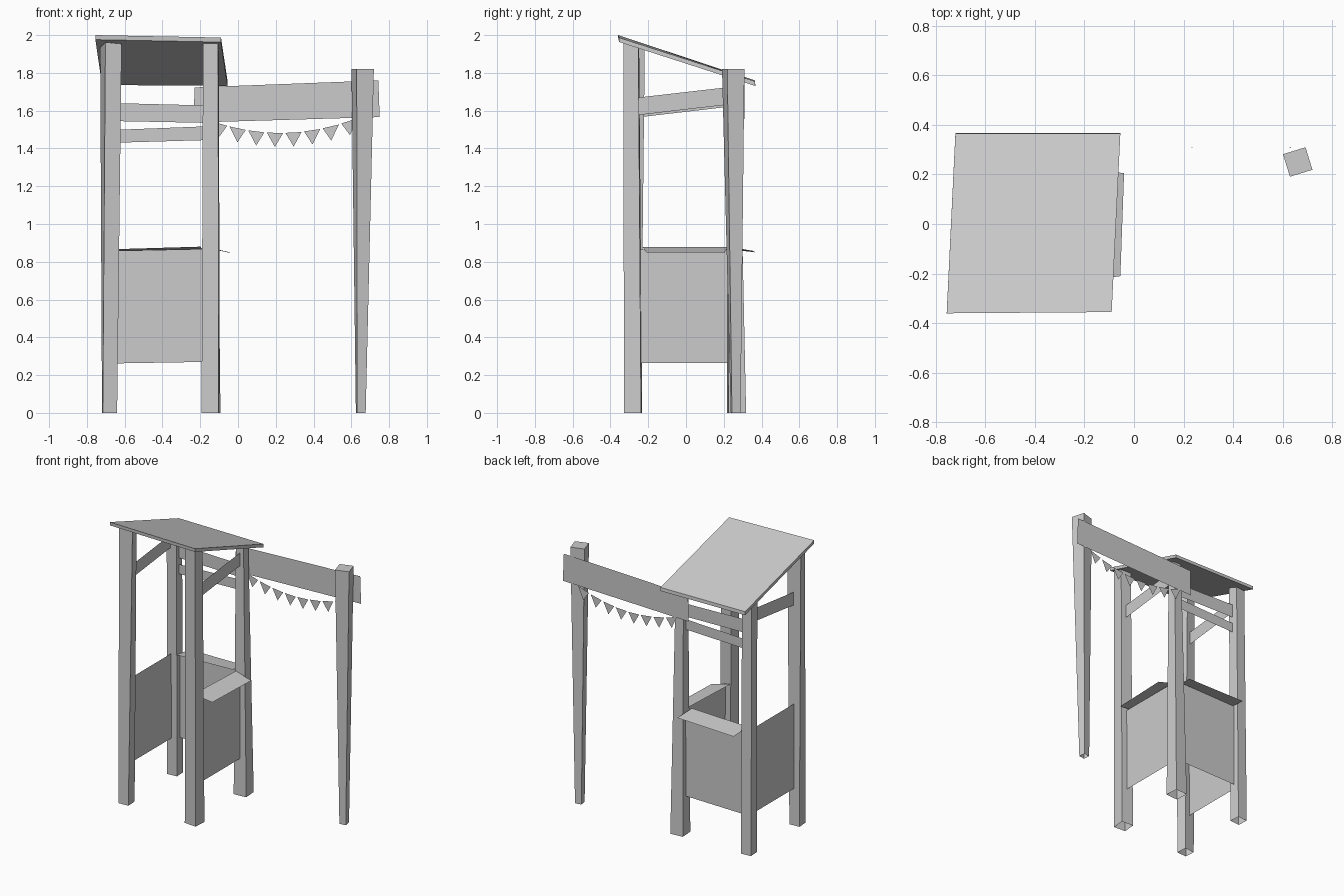
import bpy, bmesh
from math import cos, sin, radians

if "Cube" in bpy.data.objects:
    bpy.data.objects.remove(bpy.data.objects["Cube"], do_unlink=True)

GREY = (0.6, 0.6, 0.6, 1)
grey = bpy.data.materials.new("plain_grey")
grey.use_nodes = True
grey.diffuse_color = GREY
grey.node_tree.nodes["Principled BSDF"].inputs["Base Color"].default_value = GREY


def build(name, verts, faces):
    bm = bmesh.new()
    vs = [bm.verts.new(v) for v in verts]
    for f in faces:
        bm.faces.new([vs[i] for i in f])
    mesh = bpy.data.meshes.new(name)
    bm.to_mesh(mesh)
    bm.free()
    mesh.materials.append(grey)
    obj = bpy.data.objects.new(name, mesh)
    bpy.context.collection.objects.link(obj)
    return obj


def under_roof(x, y):
    return 1.853 - 0.33 * y


def ring(cx, cy, half, turn, height):
    a = radians(turn)
    pts = []
    for sx, sy in ((-1, -1), (1, -1), (1, 1), (-1, 1)):
        x = cx + half * (sx * cos(a) - sy * sin(a))
        y = cy + half * (sx * sin(a) + sy * cos(a))
        pts.append((x, y, height(x, y)))
    return pts


def post(name, foot, head, height=under_roof):
    """Tapered, slightly twisted post, open at the foot."""
    sides = [(i, (i + 1) % 4, (i + 1) % 4 + 4, i + 4) for i in range(4)]
    build(name, ring(*foot, lambda x, y: 0) + ring(*head, height),
          sides + [(4, 5, 6, 7)])


def sheet(name, *corners):
    """Paper-thin board."""
    return build(name, corners, [range(len(corners))])


# Posts: centre x, centre y, half width, turn
post("front_left_post", (-0.68, -0.28, 0.038, 3), (-0.673, -0.275, 0.045, 18))
post("front_right_post", (-0.145, -0.28, 0.045, -4), (-0.143, -0.29, 0.04, -3))
post("back_left_post", (-0.68, 0.265, 0.038, 4), (-0.675, 0.25, 0.036, 5))
post("back_right_post", (-0.143, 0.268, 0.047, 4), (-0.143, 0.25, 0.029, 3))
post("sign_post", (0.65, 0.263, 0.023, 8), (0.66, 0.25, 0.0475, 17),
     lambda x, y: 1.82)

# Slanted roof slab
roof_top = [(-0.755, -0.36, 2.0), (-0.09, -0.355, 1.987),
            (-0.055, 0.365, 1.755), (-0.72, 0.365, 1.76)]
roof_low = [(x, y + 0.002, z - 0.024) for x, y, z in roof_top]
build("roof", roof_low + roof_top,
      [(3, 2, 1, 0), (4, 5, 6, 7)]
      + [(i, (i + 1) % 4, (i + 1) % 4 + 4, i + 4) for i in range(4)])

# Side wall panels and slanted braces
for side, x, drop in (("left", -0.68, 0.012), ("right", -0.14, 0)):
    sheet(side + "_panel", (x, -0.25, 0.263), (x, 0.24, 0.263),
          (x, 0.24, 0.865), (x, -0.25, 0.865))
    sheet(side + "_brace", (x, -0.25, 1.577 - drop), (x, 0.23, 1.633 - drop),
          (x, 0.23, 1.725 - drop), (x, -0.25, 1.67 - drop))

# Back wall panel
sheet("back_panel", (-0.65, 0.265, 0.262), (-0.17, 0.265, 0.27),
      (-0.17, 0.265, 0.868), (-0.65, 0.265, 0.858))

# Sloping counters on the right and back walls
sheet("right_counter", (-0.19, -0.23, 0.878), (-0.055, -0.21, 0.85),
      (-0.04, 0.205, 0.85), (-0.17, 0.22, 0.878))
sheet("back_counter", (-0.64, 0.22, 0.867), (-0.2, 0.22, 0.88),
      (-0.18, 0.355, 0.858), (-0.63, 0.367, 0.85))

# Rails between the back posts
sheet("upper_back_rail", (-0.66, 0.25, 1.545), (-0.14, 0.25, 1.535),
      (-0.14, 0.25, 1.627), (-0.66, 0.25, 1.64))
sheet("lower_back_rail", (-0.66, 0.25, 1.43), (-0.14, 0.25, 1.445),
      (-0.14, 0.25, 1.518), (-0.66, 0.25, 1.498))

# Wide sign board reaching to the far post
sheet("sign_board", (-0.235, 0.305, 1.537), (0.75, 0.31, 1.566),
      (0.743, 0.31, 1.76), (-0.23, 0.305, 1.723))

# Bunting: triangles hung along a sagging line
COUNT = 8
for i in range(COUNT):
    x = -0.1 + i * 0.0985
    slope = 0.9 * (x - 0.235)
    z = 1.482 + 0.45 * (x - 0.235) ** 2 + 0.02 * max(0, x - 0.235)
    tilt = 0.043 * slope
    sheet("bunting_flag_%d" % (i + 1), (x - 0.043, 0.307, z - tilt),
          (x + 0.009 * (x - 0.2), 0.307, z - 0.075),
          (x + 0.043, 0.307, z + tilt))
